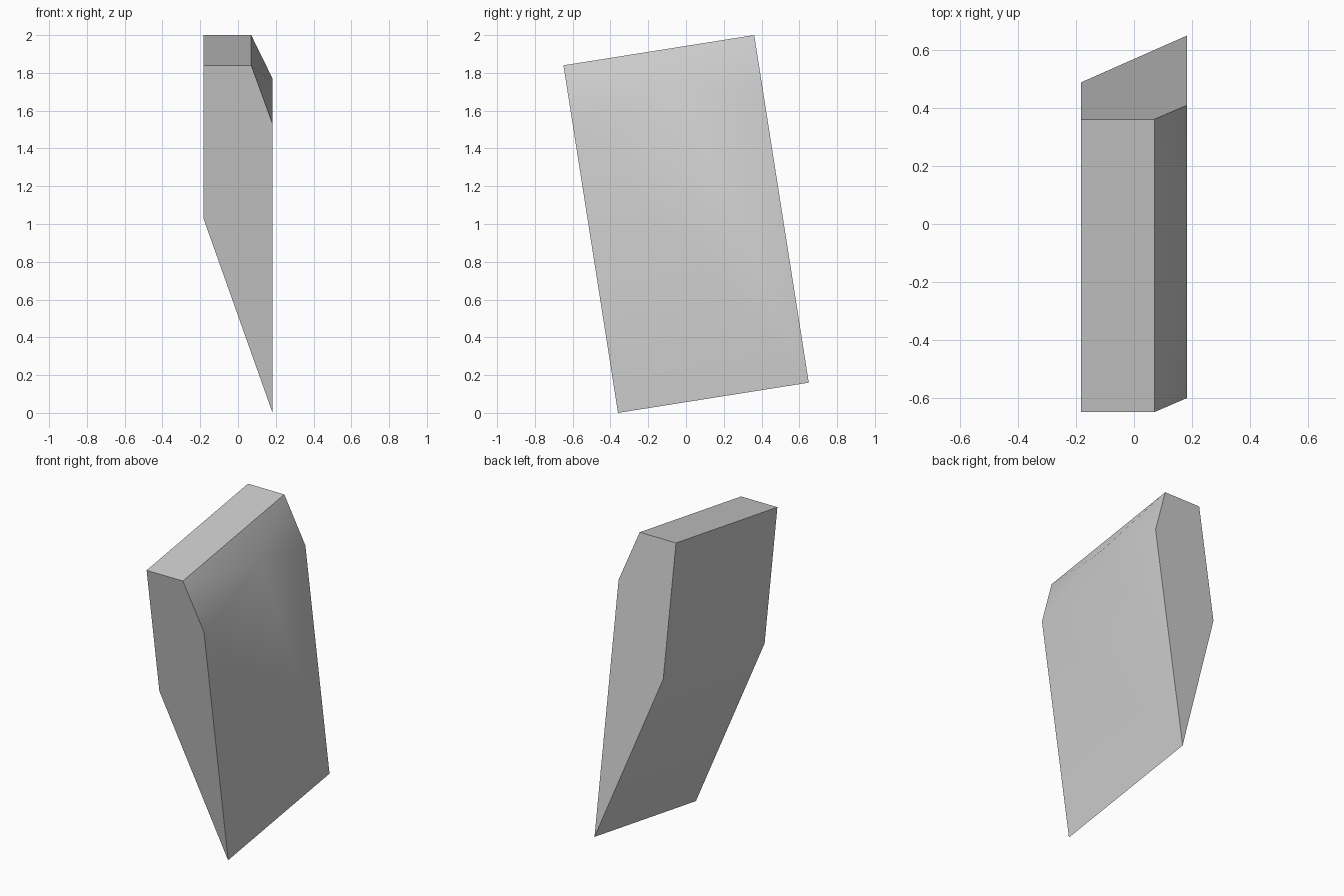
import bpy, bmesh, math
from mathutils import Vector

cube = bpy.data.objects.get("Cube")
if cube:
    bpy.data.objects.remove(cube)

# Plain grey material
grey = bpy.data.materials.new("light grey")
grey.use_nodes = True
colour = (0.6, 0.6, 0.6, 1)
grey.diffuse_color = colour
grey.node_tree.nodes["Principled BSDF"].inputs["Base Color"].default_value = colour

# Tilted slab: the side profile (x, z) runs back along a rising direction
HALF, LEAN = 0.183, 0.157
depth = Vector((0, 1.01, 0.16))
profile = [(HALF, 0), (-HALF, 1.03), (-HALF, 1.84), (0.07, 1.84), (HALF, 1.53)]

bm = bmesh.new()
front = [bm.verts.new((x, -0.36 - LEAN * z, z)) for x, z in profile]
back = [bm.verts.new(v.co + depth) for v in front]
bm.faces.new(front)
bm.faces.new(back[::-1])

# Slanted underside, upright side and top
for i in range(3):
    bm.faces.new((front[i], back[i], back[i + 1], front[i + 1]))

# Faceted shoulder, with two raised points on its lower edge
low = bm.verts.new((HALF, -0.16, 1.75))
high = bm.verts.new((HALF, -0.04, 1.77))
f_top, f_edge = front[3:]
b_top, b_edge = back[3:]
for tri in ((f_top, f_edge, low), (f_top, low, b_top),
            (low, high, b_top), (high, b_edge, b_top)):
    bm.faces.new(tri)

# Broad flat side below the shoulder
bm.faces.new((front[0], back[0], b_edge, high, low, f_edge))
bmesh.ops.recalc_face_normals(bm, faces=bm.faces[:])

mesh = bpy.data.meshes.new("slanted_slab")
bm.to_mesh(mesh)
bm.free()
mesh.materials.append(grey)
slab = bpy.data.objects.new("slanted_slab", mesh)
bpy.context.collection.objects.link(slab)

# Soft shading across the shallow bends, crisp outer edges
bpy.ops.object.select_all(action="DESELECT")
slab.select_set(True)
bpy.context.view_layer.objects.active = slab
bpy.ops.object.shade_smooth_by_angle(angle=math.radians(30))
